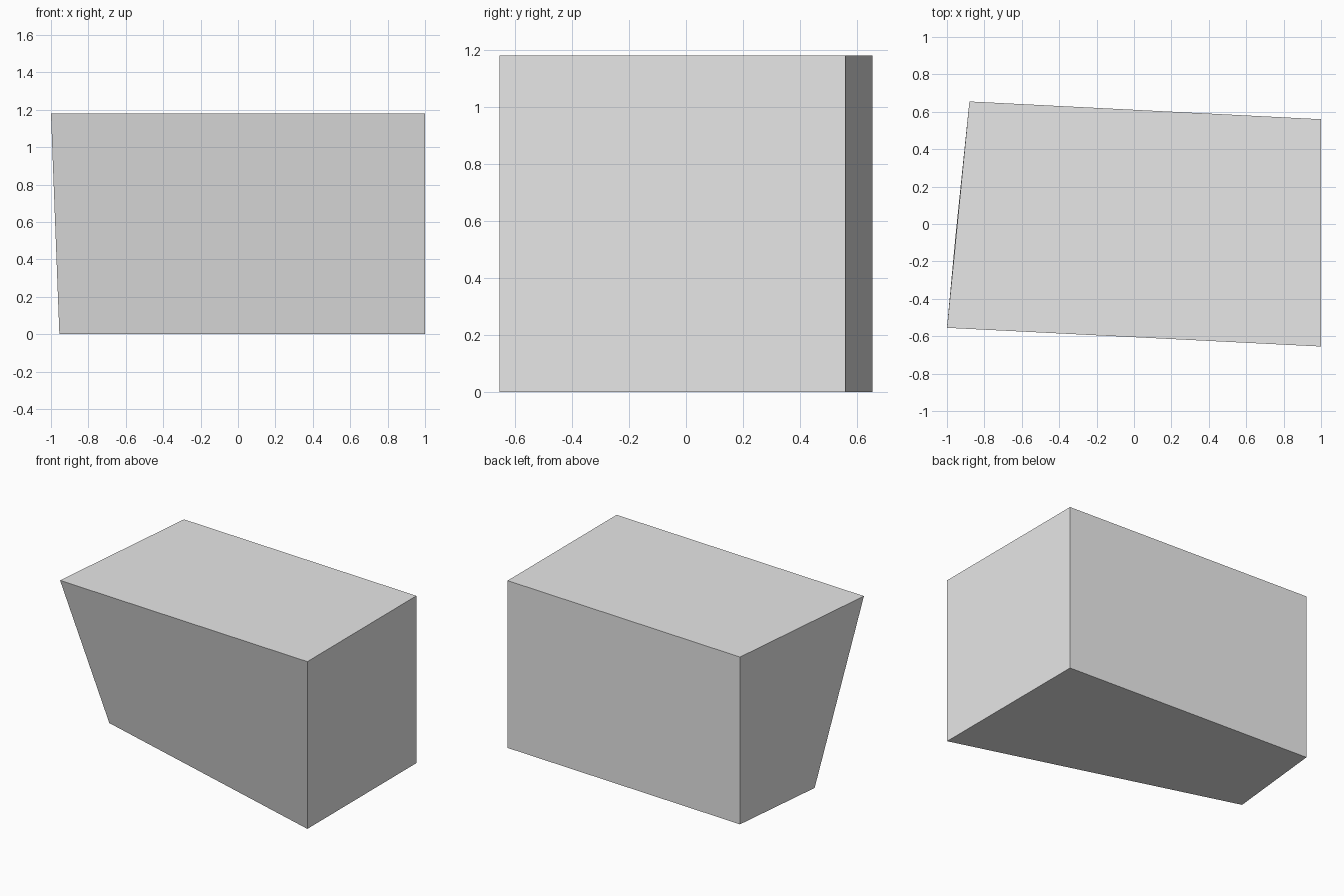
import bpy
import bmesh

cube = bpy.data.objects.get("Cube")
if cube:
    bpy.data.objects.remove(cube, do_unlink=True)

HEIGHT = 1.18

# Plain grey material
grey = bpy.data.materials.new("light_grey")
grey.use_nodes = True
colour = (0.8, 0.8, 0.8, 1.0)
grey.diffuse_color = colour
grey.node_tree.nodes["Principled BSDF"].inputs["Base Color"].default_value = colour

# Skewed block: top outline, with one bottom corner pulled inward
top_outline = [(-1.0, -0.555), (1.0, -0.655), (1.0, 0.56), (-0.88, 0.655)]
bottom_outline = [(-0.955, -0.07)] + top_outline[1:]

bm = bmesh.new()
bottom = [bm.verts.new((x, y, 0)) for x, y in bottom_outline]
top = [bm.verts.new((x, y, HEIGHT)) for x, y in top_outline]
bm.faces.new(top)
bm.faces.new(bottom[::-1])
for i in range(len(top)):
    j = (i + 1) % len(top)
    bm.faces.new((bottom[i], bottom[j], top[j], top[i]))
bmesh.ops.recalc_face_normals(bm, faces=bm.faces)

mesh = bpy.data.meshes.new("skewed_block")
bm.to_mesh(mesh)
bm.free()
mesh.materials.append(grey)
block = bpy.data.objects.new("skewed_block", mesh)
bpy.context.collection.objects.link(block)
